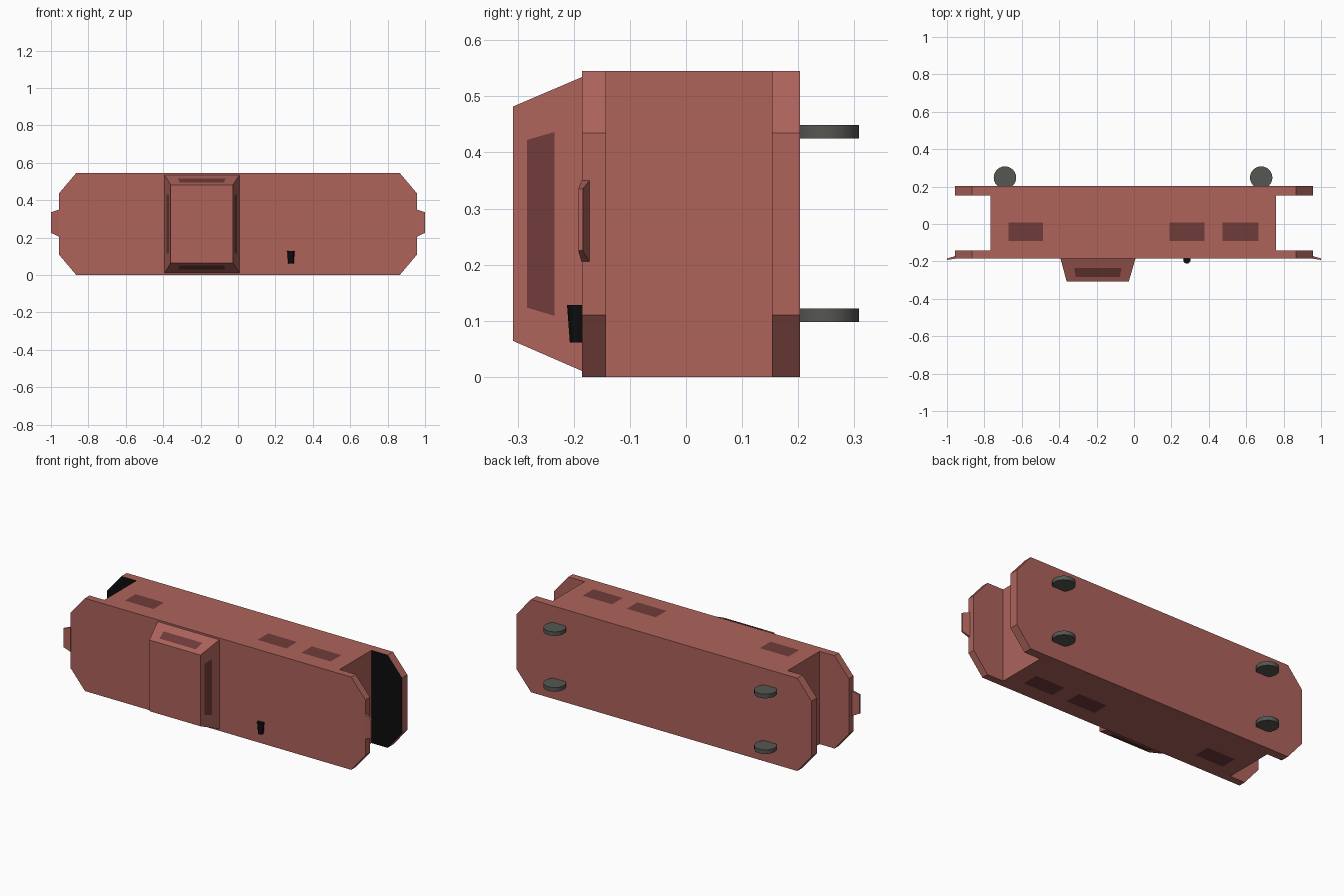
import bpy, bmesh, math
from mathutils import Vector

if "Cube" in bpy.data.objects:
    bpy.data.objects.remove(bpy.data.objects["Cube"])


def material(name, rgb):
    m = bpy.data.materials.new(name)
    m.diffuse_color = (*rgb, 1)
    m.use_nodes = True
    m.node_tree.nodes["Principled BSDF"].inputs["Base Color"].default_value = m.diffuse_color
    return m


RED = material("red_shell", (0.42, 0.125, 0.105))
DARK = material("dark_panel", (0.16, 0.045, 0.042))
GREY = material("grey_foot", (0.09, 0.095, 0.085))
BLACK = material("black_part", (0.004, 0.004, 0.004))


def mesh(name, verts, faces, mat):
    me = bpy.data.meshes.new(name)
    me.from_pydata(verts, [], faces)
    me.materials.append(mat)
    if len(faces) > 1:
        bm = bmesh.new()
        bm.from_mesh(me)
        bmesh.ops.recalc_face_normals(bm, faces=bm.faces)
        bm.to_mesh(me)
        bm.free()
    ob = bpy.data.objects.new(name, me)
    bpy.context.collection.objects.link(ob)
    return ob


def loft(name, a, b, mat):
    """Closed solid between two matching loops."""
    n = len(a)
    faces = [list(range(n)), list(range(n, 2 * n))]
    faces += [[i, (i + 1) % n, n + (i + 1) % n, n + i] for i in range(n)]
    return mesh(name, a + b, faces, mat)


def rect_xz(x0, x1, z0, z1, y):
    return [(x0, y, z0), (x1, y, z0), (x1, y, z1), (x0, y, z1)]


# Front and back plates with chamfered corners
half = [(0.865, 0), (0.958, 0.11), (0.958, 0.435), (0.865, 0.545)]
outline = half + [(-x, z) for x, z in reversed(half)]


def plate(name, y0, y1):
    return loft(name, [(x, y0, z) for x, z in outline], [(x, y1, z) for x, z in outline], RED)


plate("front_plate", -0.185, -0.143)
back = plate("back_plate", 0.153, 0.203)
# Black inner side of the back plate
back.data.materials.append(BLACK)
for f in back.data.polygons:
    if f.normal.y < -0.9:
        f.material_index = 1

# Main body between the plates
loft("body", rect_xz(-0.768, 0.76, 0, 0.545, -0.143), rect_xz(-0.768, 0.76, 0, 0.545, 0.153), RED)

# Thin end tabs on the front plate
for s, side in ((-1, "left"), (1, "right")):
    base = [(s * 0.957, y, z) for y, z in ((-0.186, 0.205), (-0.172, 0.205), (-0.172, 0.35), (-0.186, 0.35))]
    tip = [(s * 1.0, y, z) for y, z in ((-0.192, 0.225), (-0.184, 0.225), (-0.184, 0.335), (-0.192, 0.335))]
    loft(side + "_tab", base, tip, RED)

# Tapered box on the front
rim = rect_xz(-0.393, 0.008, 0.01, 0.535, -0.184)
face = rect_xz(-0.36, -0.028, 0.064, 0.482, -0.308)
loft("front_box", rim, face, RED)

# Dark vents inset on the four sloped sides of the box
mid = (Vector(rim[0]) + Vector(rim[2]) + Vector(face[0]) + Vector(face[2])) / 4
for i, name in enumerate(("bottom", "right", "top", "left")):
    a, b = Vector(rim[i]), Vector(rim[(i + 1) % 4])
    d, c = Vector(face[i]), Vector(face[(i + 1) % 4])
    lo, hi = 0.16, 0.84
    pts = []
    for u, v in ((lo, 0.4), (hi, 0.4), (hi, 0.8), (lo, 0.8)):
        pts.append(a.lerp(b, u).lerp(d.lerp(c, u), v))
    n = (b - a).cross(d - a).normalized()
    if n.dot(pts[0] - mid) < 0:
        n = -n
        pts.reverse()
    mesh("box_vent_" + name, [p + n * 0.0015 for p in pts], [(0, 1, 2, 3)], DARK)

# Dark panels on the top and bottom of the body
for x0, x1 in ((-0.672, -0.487), (0.19, 0.378), (0.474, 0.665)):
    for z, name in ((0.5465, "top_panel"), (-0.0015, "bottom_panel")):
        v = [(x0, -0.09, z), (x1, -0.09, z), (x1, 0.009, z), (x0, 0.009, z)]
        mesh(name, v if z > 0 else v[::-1], [(0, 1, 2, 3)], DARK)


def round_part(name, r1, r2, depth, loc, sides, mat):
    bpy.ops.mesh.primitive_cone_add(vertices=sides, radius1=r1, radius2=r2, depth=depth, location=loc)
    ob = bpy.context.object
    ob.name = name
    ob.data.materials.append(mat)
    bpy.ops.object.shade_smooth_by_angle(angle=math.radians(35))


# Round feet on the back
for x in (-0.69, 0.68):
    for z in (0.11, 0.437):
        round_part("foot", 0.06, 0.06, 0.024, (x, 0.248, z), 24, GREY)

# Small black knob on the front
round_part("knob", 0.015, 0.02, 0.067, (0.283, -0.192, 0.0945), 12, BLACK)
